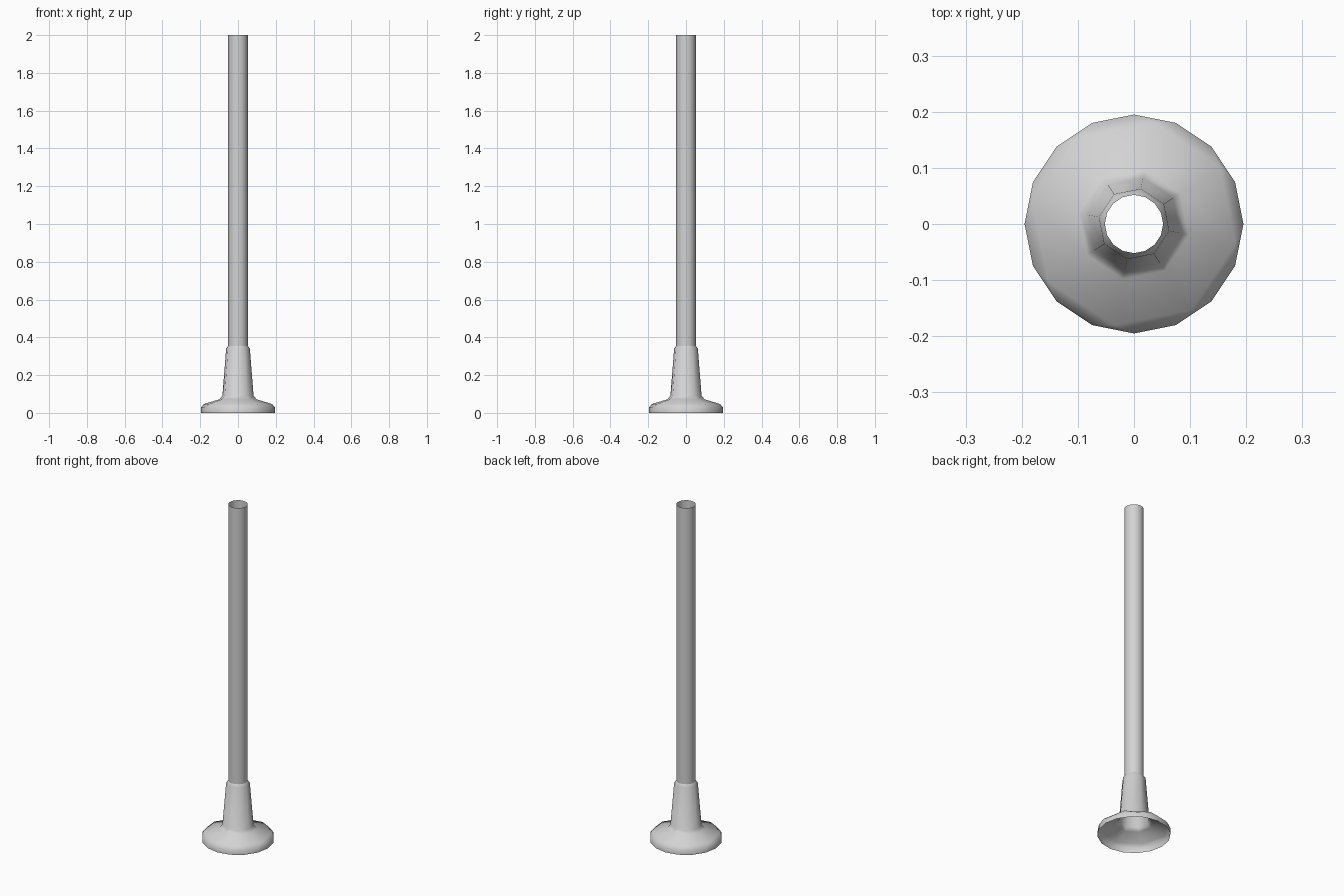
import bpy, bmesh
from math import cos, sin, pi

cube = bpy.data.objects.get("Cube")
if cube:
    bpy.data.objects.remove(cube)

# Light grey finish for the whole post
grey = bpy.data.materials.new("light_grey")
grey.use_nodes = True
colour = (0.65, 0.65, 0.65, 1)
grey.diffuse_color = colour
grey.node_tree.nodes["Principled BSDF"].inputs["Base Color"].default_value = colour

OCT_TURN = -pi / 16  # eight-sided rings are turned against the sixteen-sided ones


def ring(bm, sides, radius, z):
    turn = OCT_TURN if sides == 8 else 0
    angles = [turn + 2 * pi * i / sides for i in range(sides)]
    return [bm.verts.new((radius * cos(a), radius * sin(a), z)) for a in angles]


def join(bm, low, high):
    """Skin two rings; a ring of eight meets a ring of sixteen with quads and triangles."""
    n, m = len(low), len(high)
    if n == m:
        for i in range(n):
            j = (i + 1) % n
            bm.faces.new((low[i], low[j], high[j], high[i]))
        return
    few, many = (low, high) if n < m else (high, low)
    for i in range(8):
        j = (i + 1) % 8
        a, b, c = many[2 * i], many[2 * i + 1], many[(2 * i + 2) % 16]
        bm.faces.new((few[i], a, b, few[j]))
        bm.faces.new((few[j], b, c))


def build(name, profile):
    bm = bmesh.new()
    rings = [ring(bm, *p) for p in profile]
    for low, high in zip(rings, rings[1:]):
        join(bm, low, high)
    bmesh.ops.recalc_face_normals(bm, faces=bm.faces)
    # Open shells: make sure the outside faces outwards
    face = max(bm.faces, key=lambda f: f.calc_center_median().xy.length)
    if face.normal.xy.dot(face.calc_center_median().xy) < 0:
        bmesh.ops.reverse_faces(bm, faces=bm.faces)
    mesh = bpy.data.meshes.new(name)
    bm.to_mesh(mesh)
    bm.free()
    mesh.materials.append(grey)
    obj = bpy.data.objects.new(name, mesh)
    bpy.context.collection.objects.link(obj)
    bpy.ops.object.select_all(action='DESELECT')
    obj.select_set(True)
    bpy.context.view_layer.objects.active = obj
    bpy.ops.object.shade_smooth_by_angle(angle=pi / 3)


# Hollow foot with tapered sleeve: (sides, radius, height)
build("foot_and_sleeve", [
    (16, 0.195, 0), (16, 0.195, 0.03), (8, 0.184, 0.047), (8, 0.1, 0.072),
    (8, 0.084, 0.092), (8, 0.064, 0.34), (16, 0.052, 0.355),
])

# Open-ended tube
build("tube", [(16, 0.052, 0.355), (16, 0.052, 2)])
